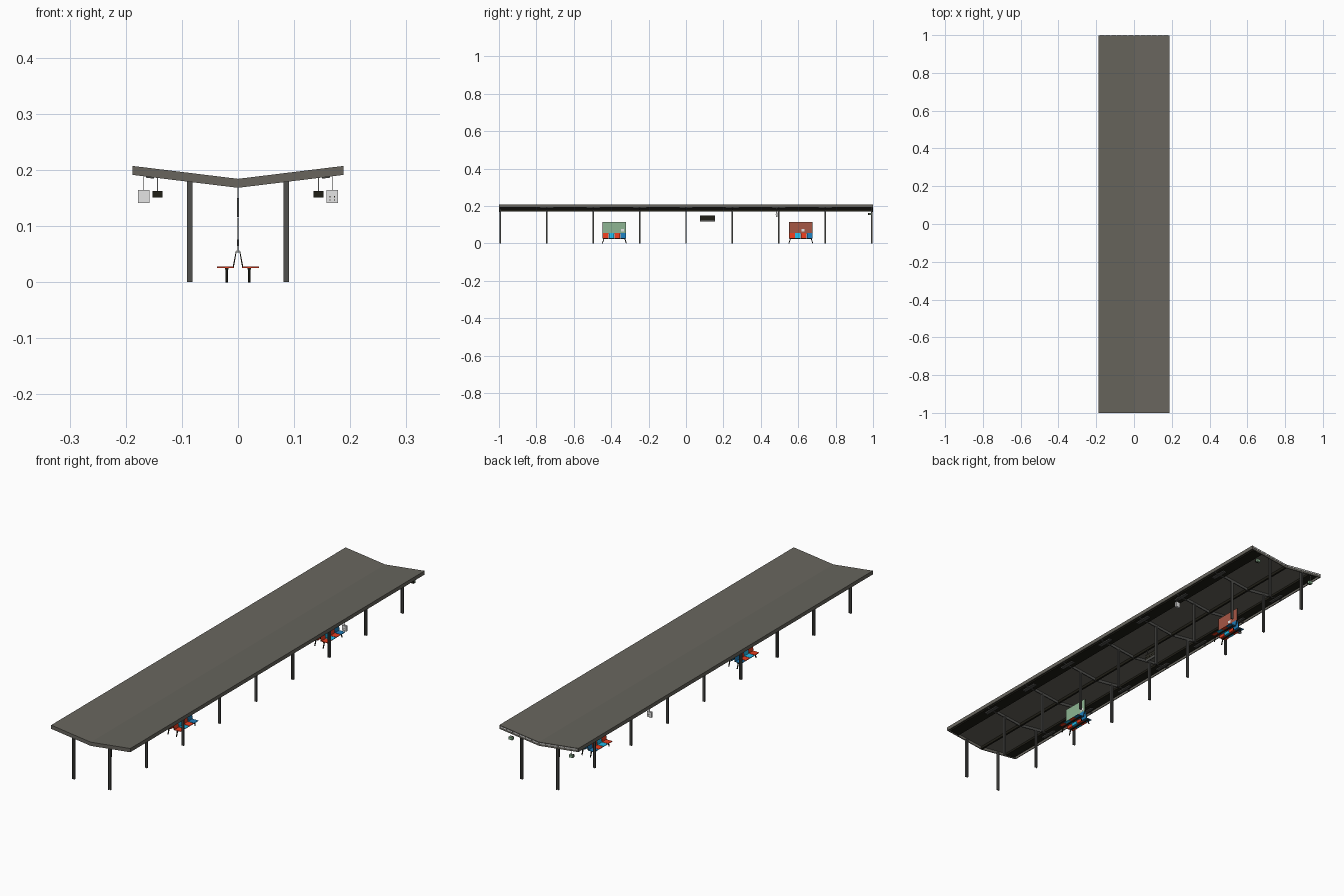
import bpy, bmesh, math
from mathutils import Vector

if "Cube" in bpy.data.objects:
    bpy.data.objects.remove(bpy.data.objects["Cube"])

def material(name, rgb):
    m = bpy.data.materials.new(name)
    m.diffuse_color = (*rgb, 1)
    m.use_nodes = True
    m.node_tree.nodes["Principled BSDF"].inputs["Base Color"].default_value = m.diffuse_color
    return m

ROOF = material("roof grey", (0.138, 0.131, 0.111))
STEEL = material("dark steel", (0.08, 0.08, 0.074))
BLACK = material("black", (0.014, 0.013, 0.008))
RED = material("seat red", (0.80, 0.045, 0.012))
CYAN = material("seat light blue", (0.015, 0.48, 0.80))
BLUE = material("seat dark blue", (0.012, 0.20, 0.48))
GREEN = material("green panel", (0.27, 0.46, 0.29))
RUST = material("red panel", (0.38, 0.095, 0.06))
PALE = material("pale grey", (0.78, 0.78, 0.78))

def finish(bm, name, mat):
    bmesh.ops.recalc_face_normals(bm, faces=bm.faces)
    me = bpy.data.meshes.new(name)
    bm.to_mesh(me)
    bm.free()
    me.materials.append(mat)
    ob = bpy.data.objects.new(name, me)
    bpy.context.collection.objects.link(ob)
    return ob

def boxes(name, mat, spans):
    """One object made of boxes, each (x0, x1, y0, y1, z0, z1)."""
    bm = bmesh.new()
    for x0, x1, y0, y1, z0, z1 in spans:
        vs = bmesh.ops.create_cube(bm, size=1)["verts"]
        for v in vs:
            v.co = Vector(((x0 + x1) / 2 + v.co.x * (x1 - x0),
                           (y0 + y1) / 2 + v.co.y * (y1 - y0),
                           (z0 + z1) / 2 + v.co.z * (z1 - z0)))
    return finish(bm, name, mat)

def extrude_y(name, mat, profiles, spans):
    """Extrude closed x-z profiles along y over each (y0, y1) span."""
    bm = bmesh.new()
    for prof in profiles:
        for y0, y1 in spans:
            f = bm.faces.new([bm.verts.new((x, y0, z)) for x, z in prof])
            r = bmesh.ops.extrude_face_region(bm, geom=[f])
            bmesh.ops.translate(bm, vec=(0, y1 - y0, 0),
                                verts=[g for g in r["geom"] if isinstance(g, bmesh.types.BMVert)])
    return finish(bm, name, mat)

HALF, SLOPE, MID, DEPTH = 0.188, 0.1223, 0.184, 0.016

def top(x):
    return MID + abs(x) * SLOPE

def vee(hi, lo, w=HALF):
    """V-shaped profile between two depths below the roof top."""
    return [(-w, top(w) - hi), (0, MID - hi), (w, top(w) - hi),
            (w, top(w) - lo), (0, MID - lo), (-w, top(w) - lo)]

def strip(x0, x1, hi, lo):
    """Sloped strip following the roof, on both sides."""
    return [[(s * x0, top(x0) - hi), (s * x1, top(x1) - hi),
             (s * x1, top(x1) - lo), (s * x0, top(x0) - lo)] for s in (-1, 1)]

POSTS = [-0.993 + i * 0.24825 for i in range(9)]

# roof: sheet, edge boards and end boards, pale dashes on the rear board
extrude_y("roof_sheet", ROOF, [vee(0, 0.004)], [(-1, 0.999)])
extrude_y("roof_side_edges", ROOF, strip(HALF - 0.004, HALF, 0, DEPTH), [(-1, 0.999)])
extrude_y("roof_end_boards", ROOF, [vee(0, DEPTH)], [(-1, -0.996), (0.995, 0.999)])
dashes = [p for i in range(6) for p in strip(0.006 + i * 0.03, 0.03 + i * 0.03, 0.003, 0.007)]
extrude_y("rear_edge_dashes", PALE, dashes, [(0.9985, 1.0)])

# underside: cross beams, ridge beam, long dark strips and lamps
extrude_y("cross_beams", STEEL, [vee(0.004, DEPTH, 0.184)],
          [(y - 0.002, y + 0.002) for y in POSTS[1:-1]])
boxes("ridge_beam", BLACK, [(-0.004, 0.004, -0.996, 0.99, 0.169, 0.181)])
extrude_y("ceiling_strips", BLACK, strip(0.13, 0.175, 0.004, 0.013), [(-0.995, 0.99)])
extrude_y("ceiling_lamps", STEEL, strip(0.15, 0.164, 0.013, 0.018),
          [(y - 0.036, y + 0.036) for y in POSTS[1:-1]])

# posts as H sections
post_parts = []
for y in POSTS:
    for x in (-0.086, 0.086):
        post_parts += [(x - 0.005, x - 0.003, y - 0.004, y + 0.004, 0, 0.183),
                       (x + 0.003, x + 0.005, y - 0.004, y + 0.004, 0, 0.183),
                       (x - 0.003, x + 0.003, y - 0.0015, y + 0.0015, 0, 0.183)]
boxes("posts", STEEL, post_parts)

def leg(bm, a, b, r):
    a, b = Vector(a), Vector(b)
    d = b - a
    m = bmesh.ops.create_cone(bm, segments=6, radius1=r, radius2=r, depth=d.length, cap_ends=True)
    rot = Vector((0, 0, 1)).rotation_difference(d).to_matrix()
    for v in m["verts"]:
        v.co = rot @ v.co + (a + b) / 2

# double-sided benches with a divider panel between the backs
def bench(label, yc, panel_mat, patch_y):
    w = 0.031
    for i, mat in enumerate((RED, CYAN, RED, BLUE)):
        y0 = yc - 0.062 + i * w
        profs = []
        for s in (-1, 1):
            profs.append([(s * x, z) for x, z in
                          ((0.037, 0.0255), (0.037, 0.028), (0.0092, 0.028), (0.0038, 0.056),
                           (0.0022, 0.056), (0.0075, 0.0255))])
        extrude_y(f"{label}_seat_{i + 1}", mat, profs, [(y0 + 0.001, y0 + w - 0.001)])
    boxes(f"{label}_rails", BLACK, [(s * 0.02 - 0.003, s * 0.02 + 0.003, yc - 0.06, yc + 0.06, 0.022, 0.0255)
                                    for s in (-1, 1)])
    # dark brackets at the ends of the backs
    extrude_y(f"{label}_brackets", BLACK,
              [[(s * x, z) for x, z in ((0.0092, 0.027), (0.0038, 0.056), (0.0022, 0.056), (0.0072, 0.027))]
               for s in (-1, 1)], [(yc - 0.063, yc - 0.061), (yc + 0.061, yc + 0.063)])
    bm = bmesh.new()
    for s in (-1, 1):
        for e in (-1, 1):
            leg(bm, (s * 0.02, yc + e * 0.064, 0), (s * 0.02, yc + e * 0.056, 0.024), 0.0024)
    finish(bm, f"{label}_legs", BLACK)
    boxes(f"{label}_divider", panel_mat, [(-0.001, 0.001, yc - 0.061, yc + 0.061, 0.052, 0.115)])
    boxes(f"{label}_divider_frame", BLACK, [(-0.0012, 0.0012, yc + e * 0.0617 - 0.0008, yc + e * 0.0617 + 0.0008,
                                             0.054, 0.115) for e in (-1, 1)])
    # small pale patch on the divider
    boxes(f"{label}_patch", PALE, [(-0.0014, 0.0014, patch_y - 0.008, patch_y + 0.008, 0.064, 0.076)])

bench("front_bench", -0.383, GREEN, -0.34)
bench("rear_bench", 0.614, RUST, 0.625)

# hanging board above the middle, with dark display rows on both faces
boxes("hanging_board", STEEL, [(-0.002, 0.002, 0.075, 0.155, 0.116, 0.15)])
boxes("hanging_board_rows", BLACK, [(-0.0022, 0.0022, 0.078, 0.152, z, z + 0.0065)
                                    for z in (0.126, 0.134, 0.142)])
boxes("hanging_board_rods", STEEL, [(-0.001, 0.001, y - 0.001, y + 0.001, 0.15, 0.172) for y in (0.088, 0.142)])

# pale boxes hung near the roof edges
boxes("hanging_boxes", PALE, [(s * 0.168 - 0.01, s * 0.168 + 0.01, 0.48, 0.49, 0.141, 0.164) for s in (-1, 1)])
boxes("hanging_box_rods", STEEL, [(s * 0.168 - 0.0008, s * 0.168 + 0.0008, 0.484, 0.486, 0.164, 0.201)
                                  for s in (-1, 1)])
# dots on the front of the right box and the rear of the left one
dots = [(s, dx, z) for s in (-1, 1) for dx in (-0.004, 0.004) for z in (0.146, 0.152)]
boxes("hanging_box_dots", BLACK, [(s * 0.168 + dx - 0.001, s * 0.168 + dx + 0.001, 0.485 - s * 0.005 - 0.0004,
                                   0.485 - s * 0.005 + 0.0004, z - 0.001, z + 0.001) for s, dx, z in dots])

# small screens at the rear end
boxes("end_screens", BLACK, [(s * 0.1435 - 0.0088, s * 0.1435 + 0.0088, 0.974, 0.98, 0.151, 0.162)
                             for s in (-1, 1)])
boxes("end_screen_backs", GREEN, [(s * 0.1435 - 0.0088, s * 0.1435 + 0.0088, 0.98, 0.988, 0.151, 0.162)
                                  for s in (-1, 1)])
boxes("end_screen_rods", PALE, [(s * 0.1435 - 0.0005, s * 0.1435 + 0.0005, 0.983, 0.984, 0.162, 0.199)
                                for s in (-1, 1)])
